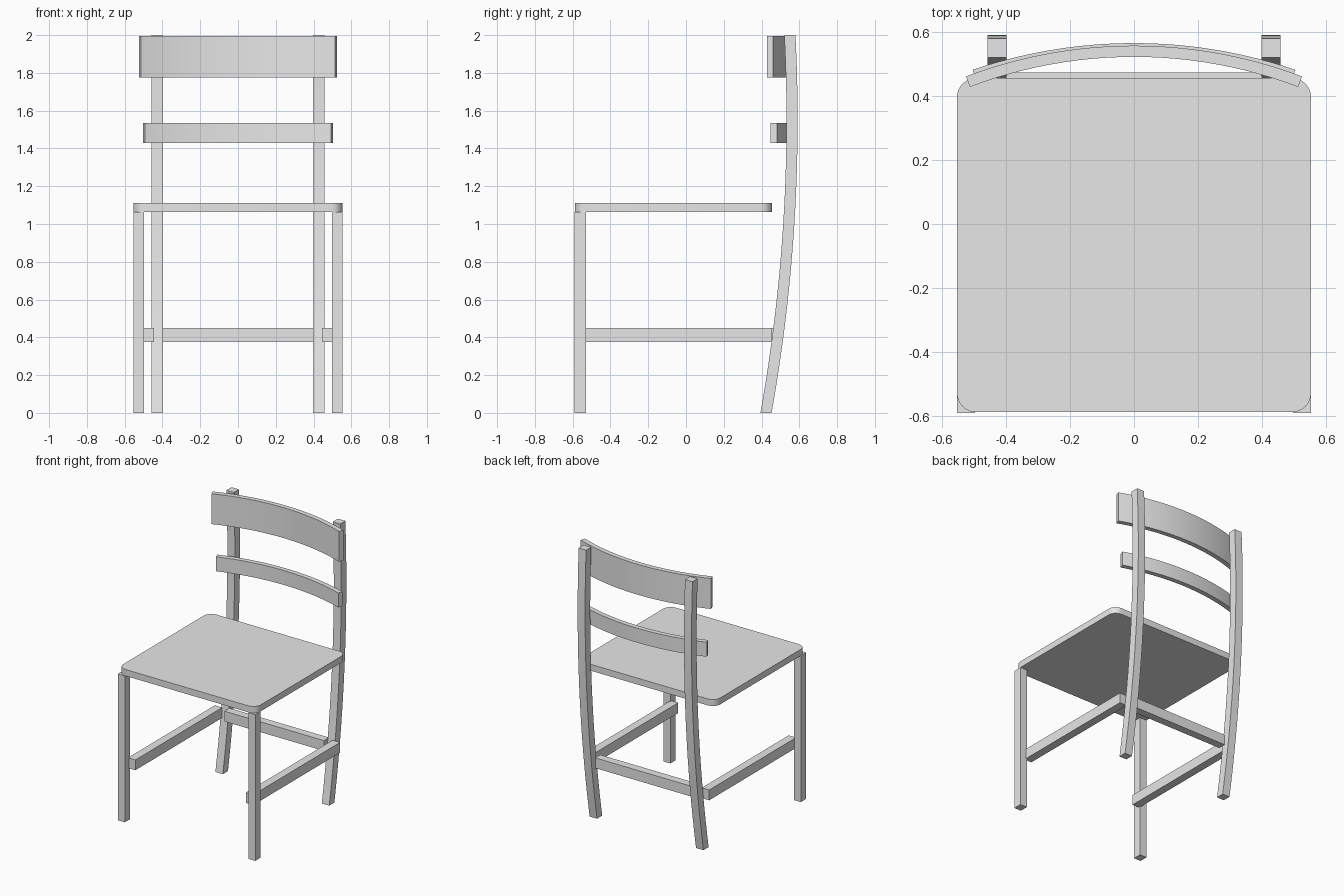
import bpy
import bmesh
from math import sin, cos, pi, radians
from mathutils import Vector

cube = bpy.data.objects.get("Cube")
if cube:
    bpy.data.objects.remove(cube, do_unlink=True)

# One plain grey finish for the whole chair
grey = bpy.data.materials.new("plain_grey")
grey.use_nodes = True
grey.diffuse_color = (0.8, 0.8, 0.8, 1)
grey.node_tree.nodes["Principled BSDF"].inputs["Base Color"].default_value = (0.8, 0.8, 0.8, 1)


def prism(name, outline, offset):
    """Extrude a closed outline of 3D points along an offset."""
    bm = bmesh.new()
    face = bm.faces.new([bm.verts.new(p) for p in outline])
    result = bmesh.ops.extrude_face_region(bm, geom=[face], use_keep_orig=True)
    moved = [g for g in result["geom"] if isinstance(g, bmesh.types.BMVert)]
    bmesh.ops.translate(bm, verts=moved, vec=Vector(offset))
    bmesh.ops.recalc_face_normals(bm, faces=bm.faces[:])
    mesh = bpy.data.meshes.new(name)
    bm.to_mesh(mesh)
    bm.free()
    mesh.materials.append(grey)
    obj = bpy.data.objects.new(name, mesh)
    bpy.context.collection.objects.link(obj)
    bpy.ops.object.select_all(action="DESELECT")
    obj.select_set(True)
    bpy.context.view_layer.objects.active = obj
    bpy.ops.object.shade_smooth_by_angle(angle=radians(30))
    return obj


def box(name, x, y, z):
    """Box given by its (low, high) range on each axis."""
    outline = [(x[0], y[0], z[0]), (x[1], y[0], z[0]),
               (x[1], y[1], z[0]), (x[0], y[1], z[0])]
    return prism(name, outline, (0, 0, z[1] - z[0]))


def curved_slat(name, front, radius, half_angle, z, thickness=0.035, steps=24):
    """Back slat bent to an arc in plan, bulging to the rear."""
    centre = front - radius
    angles = [half_angle * (2 * i / steps - 1) for i in range(steps + 1)]
    inner = [(radius * sin(a), centre + radius * cos(a), z[0]) for a in angles]
    outer_r = radius + thickness
    outer = [(outer_r * sin(a), centre + outer_r * cos(a), z[0]) for a in reversed(angles)]
    return prism(name, inner + outer, (0, 0, z[1] - z[0]))


def rounded_panel(name, x, y, z, radius, steps=8):
    """Flat panel with rounded corners in plan."""
    corners = [(x[1], y[1]), (x[0], y[1]), (x[0], y[0]), (x[1], y[0])]
    outline = []
    for k, (cx, cy) in enumerate(corners):
        cx -= radius if cx == x[1] else -radius
        cy -= radius if cy == y[1] else -radius
        for i in range(steps + 1):
            a = (k + i / steps) * pi / 2
            outline.append((cx + radius * cos(a), cy + radius * sin(a), z[0]))
    return prism(name, outline, (0, 0, z[1] - z[0]))


def bowed_leg(name, x, steps=24):
    """Rear leg and back post in one bowed piece."""
    heights = [2 * i / steps for i in range(steps + 1)]
    bow = [(0.591 - 0.0574 * (h - 1.55) ** 2, h) for h in heights]
    rear = [(x[0], y, h) for y, h in bow]
    front = [(x[0], y - 0.059, h) for y, h in reversed(bow)]
    return prism(name, rear + front, (x[1] - x[0], 0, 0))


# Seat
rounded_panel("seat", (-0.553, 0.553), (-0.588, 0.456), (1.064, 1.111), 0.06)

# Legs and side stretchers, mirrored left and right
for side, s in (("left", 1), ("right", -1)):
    span = lambda a, b: tuple(sorted((s * a, s * b)))
    box(f"front_leg_{side}", span(0.497, 0.553), (-0.591, -0.529), (0, 1.064))
    bowed_leg(f"rear_leg_{side}", span(0.398, 0.458))
    box(f"side_stretcher_{side}", span(0.444, 0.504), (-0.545, 0.453), (0.375, 0.45))

# Rear stretcher
box("rear_stretcher", (-0.4, 0.4), (0.415, 0.473), (0.375, 0.45))

# Back slats
curved_slat("top_slat", 0.522, 1.447, 0.362, (1.775, 1.996))
curved_slat("lower_slat", 0.53, 1.53, 0.328, (1.43, 1.535))
